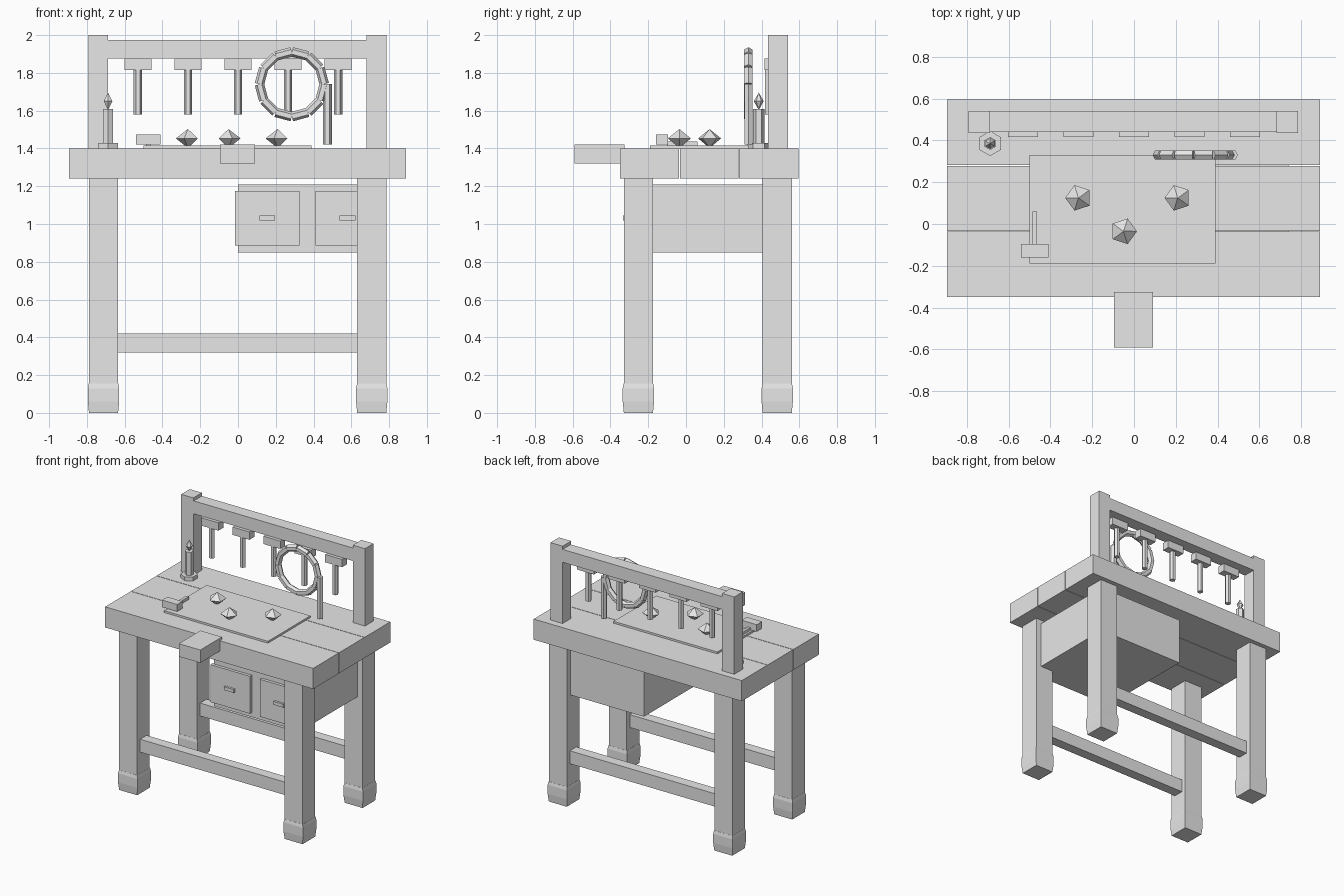
import bpy, bmesh, math
from mathutils import Vector, Matrix

cube = bpy.data.objects.get("Cube")
if cube:
    bpy.data.objects.remove(cube)

grey = bpy.data.materials.new("plain_grey")
grey.use_nodes = True
colour = (0.8, 0.8, 0.8, 1)
grey.diffuse_color = colour
grey.node_tree.nodes["Principled BSDF"].inputs["Base Color"].default_value = colour


def finish(name, bm):
    bmesh.ops.recalc_face_normals(bm, faces=bm.faces)
    mesh = bpy.data.meshes.new(name)
    bm.to_mesh(mesh)
    bm.free()
    mesh.materials.append(grey)
    obj = bpy.data.objects.new(name, mesh)
    bpy.context.collection.objects.link(obj)
    return obj


def box(name, x, y, z):
    """Box from its (low, high) range on each axis."""
    low, high = Vector((x[0], y[0], z[0])), Vector((x[1], y[1], z[1]))
    bm = bmesh.new()
    matrix = Matrix.Translation((low + high) / 2) @ Matrix.Diagonal((*(high - low), 1))
    bmesh.ops.create_cube(bm, size=1, matrix=matrix)
    return finish(name, bm)


def stack(name, centre, profile, sides, turn=0):
    """Upright solid from (radius, height) rings around a centre."""
    bm = bmesh.new()
    rings = []
    for radius, z in profile:
        ring = []
        for i in range(sides):
            a = math.radians(turn) + math.tau * i / sides
            ring.append(bm.verts.new((centre[0] + radius * math.cos(a),
                                      centre[1] + radius * math.sin(a), z)))
        rings.append(ring)
    for a, b in zip(rings, rings[1:]):
        for i in range(sides):
            j = (i + 1) % sides
            bm.faces.new((a[i], a[j], b[j], b[i]))
    bm.faces.new(rings[0])
    bm.faces.new(rings[-1])
    bmesh.ops.remove_doubles(bm, verts=bm.verts, dist=0.0015)
    return finish(name, bm)


# Tabletop planks
for name, y in (("front", (-0.35, -0.037)), ("middle", (-0.033, 0.277)), ("back", (0.281, 0.595))):
    box(name + "_plank", (-0.895, 0.89), y, (1.24, 1.4))

# Legs with bulging feet, and stretchers between them
for depth, y in (("front", -0.252), ("back", 0.483)):
    for side, x in (("right", -0.712), ("left", 0.708)):
        label = depth + "_" + side
        box(label + "_leg", (x - 0.077, x + 0.077), (y - 0.077, y + 0.077), (0.01, 1.24))
        diagonal = math.sqrt(2)
        stack(label + "_foot", (x, y),
              [(h * diagonal, z) for h, z in ((0.077, 0), (0.083, 0.06), (0.083, 0.13), (0.078, 0.155))],
              4, 45)
    box(depth + "_stretcher", (-0.65, 0.65), (y - 0.04, y + 0.04), (0.32, 0.42))

# Cabinet with two drawers
box("cabinet", (0, 0.74), (-0.295, 0.515), (0.85, 1.21))
for name, x in (("right", 0.155), ("left", 0.58)):
    box(name + "_drawer", (x - 0.17, x + 0.17), (-0.318, -0.29), (0.885, 1.175))
    box(name + "_drawer_handle", (x - 0.042, x + 0.042), (-0.334, -0.31), (1.018, 1.044))

# Vise block on the front edge
box("vise_block", (-0.095, 0.09), (-0.59, -0.325), (1.32, 1.42))

# Back rack
for name, x in (("right", -0.74), ("left", 0.733)):
    box(name + "_rack_post", (x - 0.052, x + 0.052), (0.435, 0.54), (1.4, 2.0))
box("rack_beam", (-0.69, 0.685), (0.44, 0.54), (1.875, 1.975))

# Hanging hammers
for i in range(5):
    x = -0.53 + 0.265 * i
    box(f"hanging_hammer_head_{i + 1}", (x - 0.072, x + 0.072), (0.415, 0.475), (1.815, 1.876))
    stack(f"hanging_hammer_handle_{i + 1}", (x, 0.437), [(0.022, 1.58), (0.022, 1.82)], 6)

# Magnifier ring of straight hexagonal rods, with its handle
bm = bmesh.new()
for i in range(12):
    a = math.radians(15 + 30 * i)
    # A rod along z, vertex outward, moved out along x and spun around y
    place = (Matrix.Translation((0.285, 0.33, 1.74)) @ Matrix.Rotation(a, 4, 'Y')
             @ Matrix.Translation((0.166, 0, 0)) @ Matrix.Rotation(math.pi / 2, 4, 'Z'))
    verts = bmesh.ops.create_cone(bm, cap_ends=True, segments=6, radius1=0.025,
                                  radius2=0.025, depth=0.088)["verts"]
    bmesh.ops.transform(bm, matrix=place, verts=verts)
finish("magnifier_ring", bm)
stack("magnifier_handle", (0.473, 0.33), [(0.024, 1.42), (0.024, 1.74)], 6)

# Candle
candle = (-0.688, 0.385)
stack("candle_dish", candle, [(0.06, 1.4), (0.06, 1.43)], 6, 30)
stack("candle_body", candle, [(0.031, 1.42), (0.031, 1.61)], 6, 30)
stack("candle_flame", candle, [(0.001, 1.605), (0.026, 1.65), (0.001, 1.695)], 6, 30)

# Work mat, hammer and gems on the table
box("work_mat", (-0.5, 0.39), (-0.19, 0.33), (1.4, 1.415))
box("table_hammer_head", (-0.54, -0.41), (-0.16, -0.095), (1.42, 1.475))
box("table_hammer_handle", (-0.486, -0.464), (-0.1, 0.06), (1.416, 1.438))
for i, (x, y, turn) in enumerate(((-0.265, 0.125, 180), (-0.05, -0.035, 0), (0.21, 0.125, 180))):
    stack(f"gem_{i + 1}", (x, y), [(0.016, 1.415), (0.064, 1.453), (0.001, 1.502)], 5, turn)
